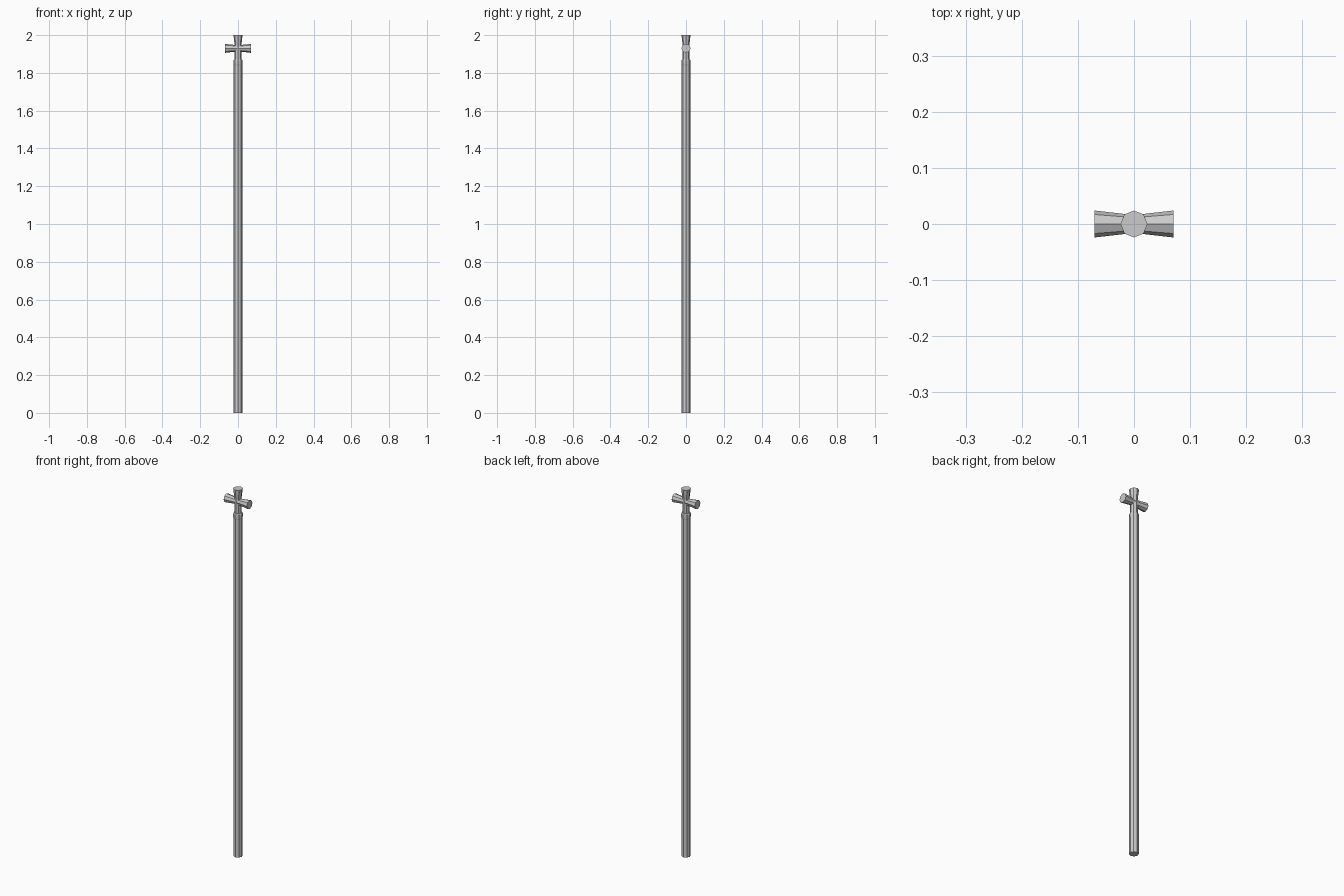
import bpy, bmesh, math
from mathutils import Matrix

if "Cube" in bpy.data.objects:
    bpy.data.objects.remove(bpy.data.objects["Cube"])

SIDES = 8

def lathe(name, profile, matrix=Matrix()):
    """Flat-shaded octagonal solid from (radius, height) rings."""
    bm = bmesh.new()
    rings = []
    for r, z in profile:
        rings.append([bm.verts.new((r * math.cos(2 * math.pi * i / SIDES),
                                    r * math.sin(2 * math.pi * i / SIDES), z))
                      for i in range(SIDES)])
    for a, b in zip(rings, rings[1:]):
        for i in range(SIDES):
            j = (i + 1) % SIDES
            bm.faces.new((a[i], a[j], b[j], b[i]))
    bm.faces.new(rings[0][::-1])
    bm.faces.new(rings[-1])
    bm.transform(matrix)
    mesh = bpy.data.meshes.new(name)
    bm.to_mesh(mesh)
    bm.free()
    obj = bpy.data.objects.new(name, mesh)
    bpy.context.collection.objects.link(obj)
    return obj

# long shaft with a slightly tapered top rim
lathe("shaft", [(0.023, 0), (0.023, 1.84), (0.024, 1.845), (0.024, 1.865), (0.021, 1.87)])

# cross head: two bars, waisted at the middle and flared at the ends
flare = [(0.024, -0.07), (0.018, -0.018), (0.018, 0.018), (0.024, 0.07)]
lathe("cross_upright", [(0.018, -0.075)] + flare[1:], Matrix.Translation((0, 0, 1.93)))
lathe("cross_bar", flare,
      Matrix.Translation((0, 0, 1.93)) @ Matrix.Rotation(math.pi / 2, 4, 'Y'))
